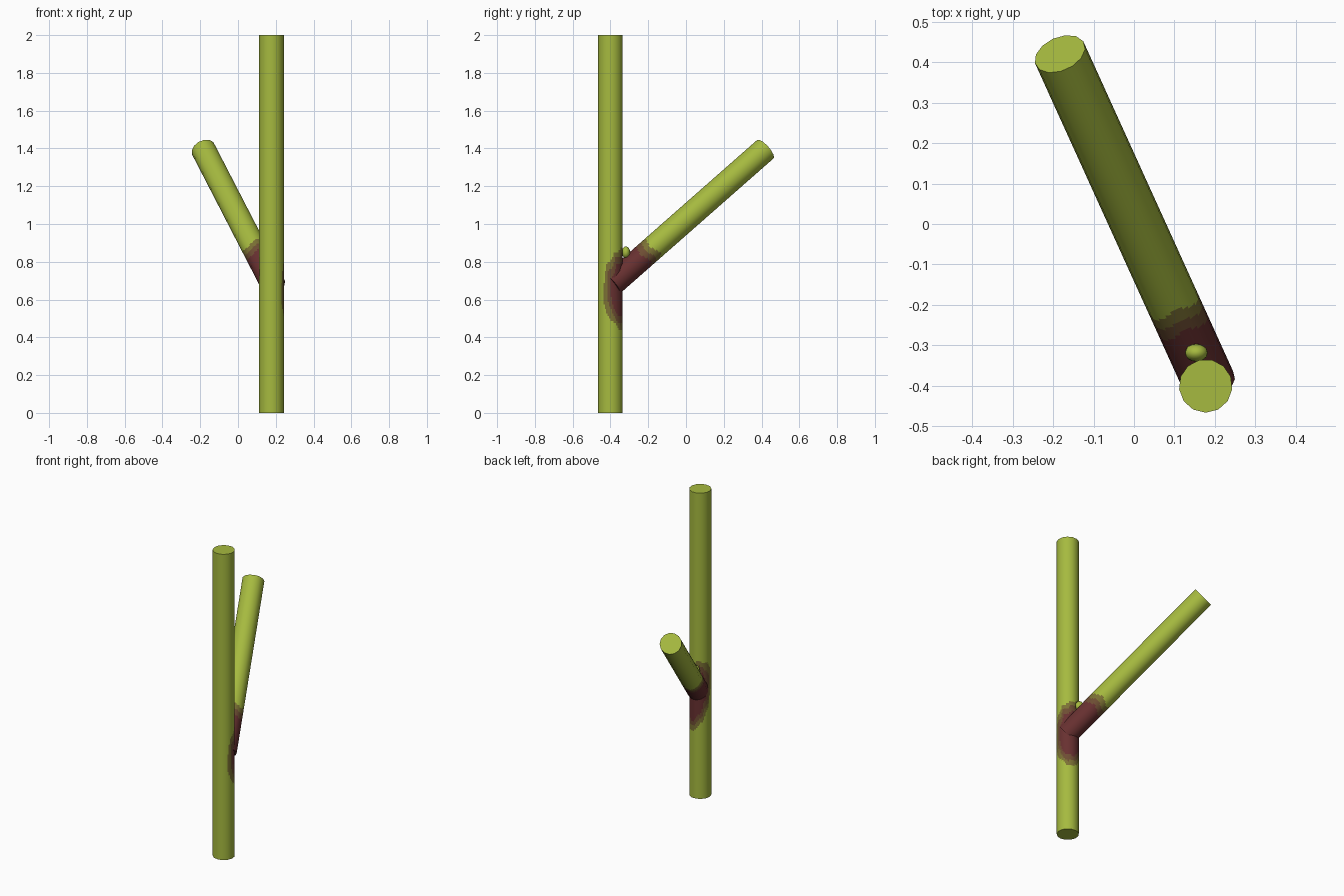
import bpy
import bmesh
import math
from mathutils import Vector

cube = bpy.data.objects.get("Cube")
if cube:
    bpy.data.objects.remove(cube, do_unlink=True)

SIDES, SPLITS, RADIUS = 13, 4, 0.066


def make_material(name, rgb):
    mat = bpy.data.materials.new(name)
    mat.use_nodes = True
    mat.diffuse_color = (*rgb, 1)
    bsdf = mat.node_tree.nodes["Principled BSDF"]
    bsdf.inputs["Base Color"].default_value = (*rgb, 1)
    bsdf.inputs["Roughness"].default_value = 0.8
    return mat


# Colours from healthy bark to the dark joint
MATERIALS = [
    make_material("leaf green", (0.38, 0.49, 0.05)),
    make_material("olive brown", (0.2, 0.165, 0.035)),
    make_material("bark brown", (0.155, 0.075, 0.033)),
    make_material("dark red", (0.138, 0.03, 0.03)),
]


def band(d, limits):
    """Count how many of the nested colour limits d lies within."""
    return sum(d < limit for limit in limits)


def stem_colour(c):
    az = math.atan2(c.y, c.x)
    if az < -math.pi / 2:
        az += 2 * math.pi
    turn = az - math.radians(80)
    rise = c.z - 0.655 - 0.05 * max(turn, 0)
    d = math.hypot(turn / math.radians(115), rise / 0.22)
    d += 0.03 * math.sin(7 * az + 25 * c.z)
    return band(d, (1.0, 0.86, 0.7))


def branch_colour(c):
    az = math.atan2(c.y, c.x)
    return band(c.z + 0.012 * math.sin(3 * az), (0.295, 0.26, 0.225))


def make_rod(name, length, heights, colour_rule):
    """Many-sided rod, cut finely where the colours change, shaded round."""
    ring = []
    for i in range(SIDES):
        a, b = (Vector((math.cos(t), math.sin(t), 0)) * RADIUS
                for t in (2 * math.pi * k / SIDES - math.pi / 2 for k in (i, i + 1)))
        ring += [a.lerp(b, j / SPLITS) for j in range(SPLITS)]
    bm = bmesh.new()
    rows = [[bm.verts.new((p.x, p.y, z)) for p in ring] for z in [0, *heights, length]]
    n = len(ring)
    for low, high in zip(rows, rows[1:]):
        for i in range(n):
            j = (i + 1) % n
            face = bm.faces.new((low[i], low[j], high[j], high[i]))
            face.material_index = colour_rule(face.calc_center_median())
            face.smooth = True
    bottom = bm.faces.new(rows[0][::-1])
    bottom.material_index = colour_rule(Vector((0, 0, 0)))
    bm.faces.new(rows[-1])
    mesh = bpy.data.meshes.new(name)
    bm.to_mesh(mesh)
    bm.free()
    for mat in MATERIALS:
        mesh.materials.append(mat)
    # Radial normals on the sides, flat ones on the caps
    normals = []
    for poly in mesh.polygons:
        for vi in poly.vertices:
            co = mesh.vertices[vi].co
            side = Vector((co.x, co.y, 0)).normalized()
            normals.append(side if poly.use_smooth else poly.normal.copy())
    mesh.normals_split_custom_set(normals)
    obj = bpy.data.objects.new(name, mesh)
    bpy.context.scene.collection.objects.link(obj)
    return obj


# Upright stem
stem = make_rod("stem", 2.0, [0.4 + 0.0125 * i for i in range(45)], stem_colour)
stem.location = (0.177, -0.4, 0)

# Slanted side branch
base, tip = Vector((0.187, -0.395, 0.678)), Vector((-0.183, 0.42, 1.395))
axis = tip - base
branch = make_rod("side_branch", axis.length, [0.2 + 0.01 * i for i in range(13)],
                  branch_colour)
branch.location = base
branch.rotation_mode = 'QUATERNION'
branch.rotation_quaternion = axis.to_track_quat('Z', 'Y')

# Small bud in the fork
bpy.ops.mesh.primitive_uv_sphere_add(segments=16, ring_count=10, radius=1,
                                     location=(0.154, -0.318, 0.85))
bud = bpy.context.object
bud.name = "bud"
bud.scale = (0.028, 0.022, 0.031)
bud.data.materials.append(MATERIALS[0])
bpy.ops.object.shade_smooth()
